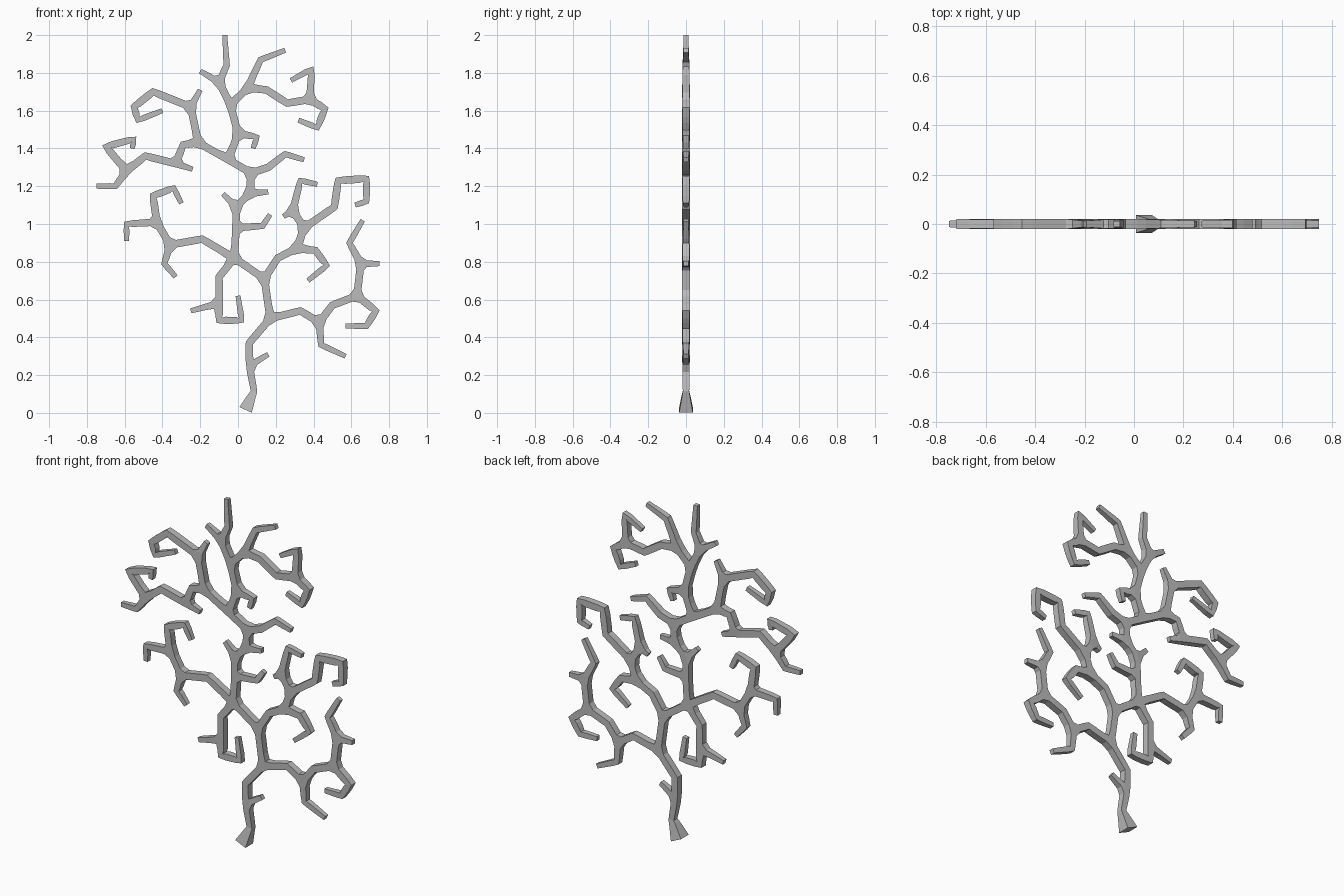
import bpy
import bmesh

# Remove the default object
cube = bpy.data.objects.get("Cube")
if cube:
    bpy.data.objects.remove(cube, do_unlink=True)

SCALE = 0.01          # paths are written in hundredths, as (x, z)
THICK, NECK, TIP, FOOT = 0.020, 0.017, 0.013, 0.036

skeleton = bmesh.new()
nodes = {}


def node(point):
    """Return the skeleton vertex at a point, creating it when new."""
    if point not in nodes:
        x, z = point
        nodes[point] = skeleton.verts.new((x * SCALE, 0, z * SCALE))
    return nodes[point]


def grow(*path):
    """Chain points into a branch; a known first point makes a fork."""
    for start, end in zip(path, path[1:]):
        skeleton.edges.new((node(start), node(end)))


def radius(vert):
    """Thin the tips, and narrow slightly the elbow just before a tip."""
    links = [edge.other_vert(vert) for edge in vert.link_edges]
    if len(links) == 1:
        return TIP
    if len(links) == 2 and any(len(v.link_edges) == 1 for v in links):
        return NECK
    return THICK


# Forks shared by several branches
low_fork, right_fork, heart = (17, 50), (14, 71), (-2, 82)
stem_fork, stem_notch, stem_bend = (-1, 98), (-1, 109), (6, 116)
high_fork, crown_fork = (7, 127), (-5, 134)

# Trunk, from the foot up to the crown
grow((4, 1.6), (8.5, 11.5), (6, 25), (6, 37), low_fork, right_fork, heart,
     stem_fork, stem_notch, stem_bend, high_fork, crown_fork)

# Short spurs on the trunk
grow((6, 25), (16, 31))
grow(stem_fork, (13, 99), (17, 105))
grow(stem_notch, (-8, 116))
grow(stem_bend, (16, 117))
grow(high_fork, (16, 130), (25, 137), (35, 134))

# Lower right bough
hook, elbow, knuckle = (43, 48), (63, 62), (65, 79)
grow(low_fork, (33, 54), hook, (50, 57), elbow, knuckle, (59, 90), (66, 102))
grow(hook, (44, 36), (57, 30))
grow(elbow, (73, 54), (68, 46), (57, 46))
grow(knuckle, (75, 79))

# Middle right bough
hook, elbow, knuckle = (31, 87), (35, 98), (29, 107)
grow(right_fork, (21, 82), hook, elbow, knuckle, (33, 123), (42, 121))
grow(hook, (41, 86), (47, 78), (37, 70))
grow(elbow, (51, 109), (53, 123), (68, 124), (68, 112), (62, 110))
grow(knuckle, (24, 104))

# Middle left bough
hook, elbow = (-36, 89), (-43, 101)
grow(heart, (-19, 92), hook, elbow, (-45, 115), (-34, 119), (-30, 111))
grow(hook, (-39, 79), (-33, 72))
grow(elbow, (-59, 100), (-59, 91))

# Hanging left bough
hook = (-10, 58)
grow(heart, (-10, 72), hook, (-10, 49), (2, 49), (0, 62))
grow(hook, (-25, 54))

# Crown leader and its tip
hook, elbow, knuckle = (0, 148), (-4, 163), (-10, 175)
grow(crown_fork, hook, elbow, knuckle, (-6, 184), (-7, 200))
grow(hook, (10, 146), (8, 140))
grow(knuckle, (-20, 181))

# Crown right bough
hook, knuckle = (5, 172), (38, 166)
grow(elbow, hook, (12, 187), (25, 192))
grow(hook, (15, 171), (26, 164), knuckle, (39, 182), (28, 176))
grow(knuckle, (46, 161), (42, 151), (32, 155))

# Crown left boughs
root, hook, elbow, knuckle = (-21, 143), (-25, 162), (-33, 132), (-59, 128)
grow(crown_fork, root, hook, (-20, 171))
grow(hook, (-45, 170), (-55, 162), (-53, 155), (-40, 160))
grow(root, (-29, 142), elbow, (-49, 136), knuckle, (-65, 120), (-75, 120))
grow(elbow, (-24, 129))
grow(knuckle, (-70, 141), (-55, 145), (-56, 140))

# Turn the skeleton into an object with square-section limbs
skeleton.verts.index_update()
radii = [radius(vert) for vert in skeleton.verts]
radii[0] = FOOT
mesh = bpy.data.meshes.new("coral_branches")
skeleton.to_mesh(mesh)
skeleton.free()
coral = bpy.data.objects.new("coral_branches", mesh)
bpy.context.collection.objects.link(coral)

skin = coral.modifiers.new("limbs", 'SKIN')
skin.branch_smoothing = 0
skin.use_smooth_shade = False
if not mesh.skin_vertices:
    bpy.context.view_layer.objects.active = coral
    bpy.ops.mesh.customdata_skin_add()
for index, (vert, size) in enumerate(zip(mesh.skin_vertices[0].data, radii)):
    vert.radius = (size, size)
    vert.use_root = index == 0

# Plain grey colour
grey = bpy.data.materials.new("plain_grey")
grey.use_nodes = True
colour = (0.5, 0.5, 0.5, 1)
grey.diffuse_color = colour
grey.node_tree.nodes["Principled BSDF"].inputs["Base Color"].default_value = colour
mesh.materials.append(grey)
